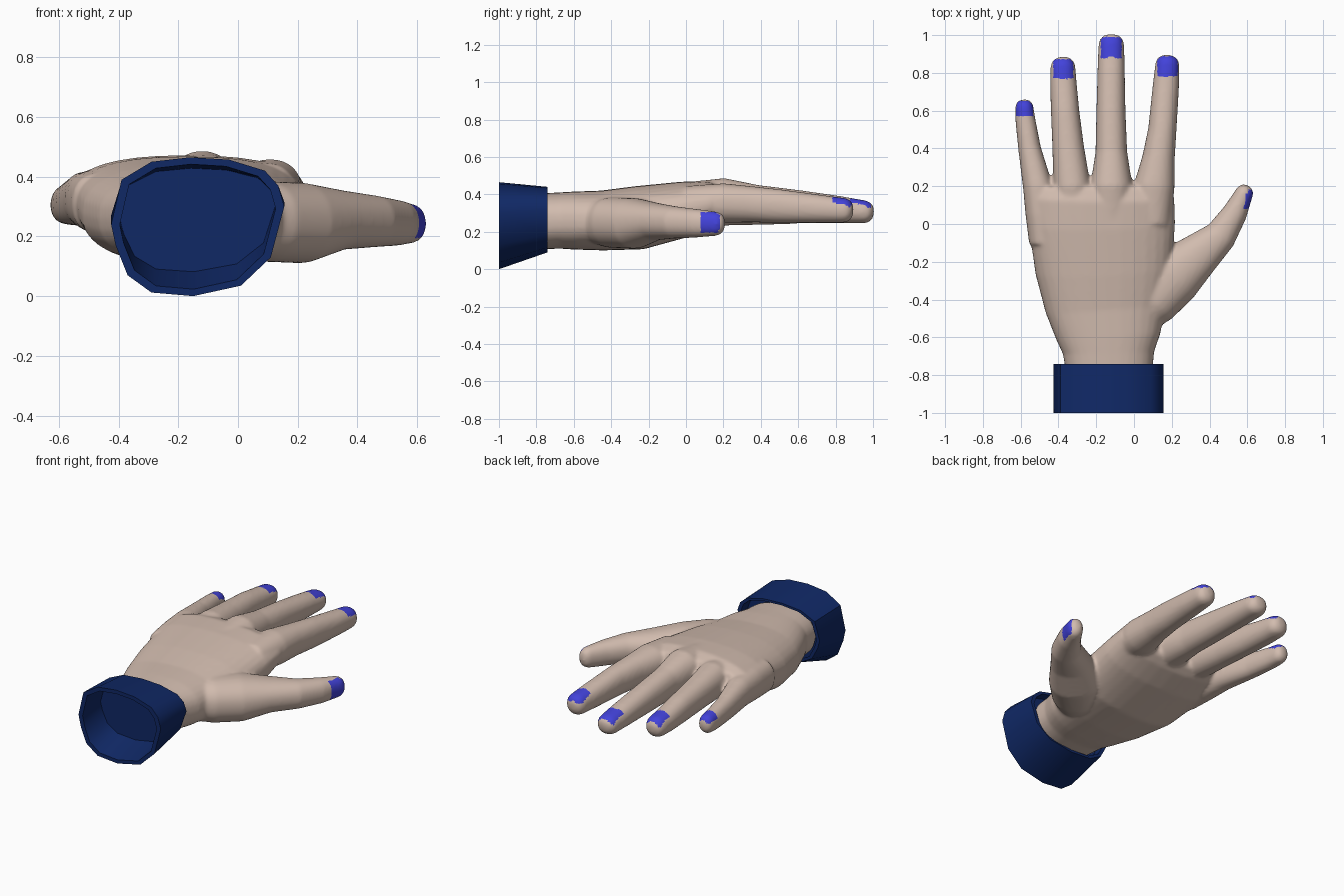
import bpy, bmesh, math
from mathutils import Vector

if "Cube" in bpy.data.objects:
    bpy.data.objects.remove(bpy.data.objects["Cube"])


def material(name, rgb):
    m = bpy.data.materials.new(name)
    m.diffuse_color = (*rgb, 1)
    m.use_nodes = True
    m.node_tree.nodes["Principled BSDF"].inputs["Base Color"].default_value = m.diffuse_color
    return m


SKIN = material("skin", (0.64, 0.50, 0.425))
NAIL = material("nail_blue", (0.055, 0.055, 0.70))
NAVY = material("cuff_navy", (0.005, 0.021, 0.13))


def power(v, e):
    return math.copysign(abs(v) ** e, v)


def loft(bm, sections, tip, square=2.2, sides=32):
    """Tube through (x, y, z, half width, half height) with a domed tip."""
    pts = [Vector(s[:3]) for s in sections]
    rings = []
    for i, s in enumerate(sections):
        t = (pts[min(i + 1, len(pts) - 1)] - pts[max(i - 1, 0)]).normalized()
        rings.append((pts[i], t, s[3], s[4]))
    p, t, w, h = rings[-1]
    for k in range(1, 7):
        a = k / 6 * math.radians(84)
        c = math.cos(a) ** 0.75
        rings.append((p + t * tip * math.sin(a), t, w * c, h * c))
    loops = []
    for p, t, w, h in rings:
        side = t.cross(Vector((0, 0, 1))).normalized()
        up = side.cross(t)
        loop = []
        for k in range(sides):
            a = 2 * math.pi * k / sides
            loop.append(bm.verts.new(p + side * w * power(math.cos(a), 2 / square)
                                     + up * h * power(math.sin(a), 2 / square)))
        loops.append(loop)
    for a, b in zip(loops, loops[1:]):
        for k in range(sides):
            n = (k + 1) % sides
            bm.faces.new((a[k], a[n], b[n], b[k]))
    bm.faces.new(loops[0])
    bm.faces.new(loops[-1])


bm = bmesh.new()
# palm and wrist
loft(bm, [(-.13, -.79, .255, .228, .15), (-.135, -.68, .26, .242, .15),
          (-.135, -.6, .26, .275, .155), (-.15, -.45, .26, .318, .16),
          (-.16, -.25, .275, .362, .17), (-.17, 0, .322, .388, .148),
          (-.168, .14, .352, .382, .122), (-.168, .19, .355, .36, .095)], .02, 2.4)
# index finger
loft(bm, [(.09, 0, .355, .10, .09), (.107, .2, .353, .108, .106),
          (.13, .35, .347, .086, .096), (.15, .5, .337, .075, .09),
          (.168, .72, .322, .070, .075), (.176, .84, .315, .064, .066)], .055)
# middle finger
loft(bm, [(-.12, 0, .365, .10, .10), (-.12, .2, .367, .112, .12),
          (-.12, .38, .35, .084, .10), (-.122, .6, .335, .077, .088),
          (-.121, .82, .318, .072, .073), (-.12, .945, .307, .068, .062)], .06)
# ring finger
loft(bm, [(-.31, 0, .355, .09, .09), (-.328, .2, .357, .098, .108),
          (-.348, .4, .345, .084, .094), (-.365, .6, .333, .075, .085),
          (-.374, .75, .32, .070, .072), (-.376, .825, .316, .066, .065)], .06)
# little finger
loft(bm, [(-.475, -.1, .31, .08, .10), (-.49, .06, .32, .085, .10),
          (-.51, .2, .325, .078, .092), (-.553, .4, .312, .060, .075),
          (-.575, .55, .306, .053, .065), (-.58, .61, .305, .049, .060)], .05)
# thumb
loft(bm, [(.0, -.5, .25, .11, .11), (.09, -.40, .25, .15, .135),
          (.21, -.275, .245, .155, .135), (.34, -.165, .255, .118, .10),
          (.46, -.06, .25, .086, .086), (.535, .06, .245, .066, .076),
          (.577, .15, .243, .050, .066)], .06)
bmesh.ops.recalc_face_normals(bm, faces=bm.faces)
mesh = bpy.data.meshes.new("hand")
bm.to_mesh(mesh)
bm.free()
hand = bpy.data.objects.new("hand", mesh)
bpy.context.collection.objects.link(hand)
bpy.context.view_layer.objects.active = hand
hand.select_set(True)

# fuse the parts into one skin and soften the joins
remesh = hand.modifiers.new("fuse", 'REMESH')
remesh.mode = 'VOXEL'
remesh.voxel_size = 0.0105
smooth = hand.modifiers.new("soften", 'SMOOTH')
smooth.factor = 0.5
smooth.iterations = 8
for name in ("fuse", "soften"):
    bpy.ops.object.modifier_apply(modifier=name)

# painted nails: x centre, half width, y start, y end
mesh = hand.data
mesh.materials.clear()
mesh.materials.append(SKIN)
mesh.materials.append(NAIL)
nails = [(.177, .054, .78, .888), (-.12, .055, .882, .99),
         (-.374, .053, .768, .872), (-.58, .045, .572, .652)]
thumb_out = Vector((.87, -.45, .22)).normalized()
for f in mesh.polygons:
    c, n = f.center, f.normal
    on_finger = n.z > .25 and any(abs(c.x - x) < w and a < c.y < b for x, w, a, b in nails)
    on_thumb = c.x > .5 and .08 < c.y < .18 and .195 < c.z < .305 and n.dot(thumb_out) > .45
    f.material_index = 1 if on_finger or on_thumb else 0
bpy.ops.object.shade_smooth()

# sleeve cuff: slanted hollow band, closed inside behind the wrist
outline = [(-.29, .012), (-.15, .0), (.01, .035), (.11, .13), (.155, .30),
           (.135, .37), (.09, .42), (-.03, .457), (-.16, .465), (-.29, .45),
           (-.39, .39), (-.425, .24), (-.41, .17), (-.37, .07)]
bm = bmesh.new()


def cuff_ring(y, scale):
    f = (y + 1) / .26
    low, high = .09 * f, .465 - .025 * f
    mid = (low + high) / 2
    return [bm.verts.new((-.135 + (x + .135) * scale, y,
                          mid + (low + z / .465 * (high - low) - mid) * scale))
            for x, z in outline]


rings = [cuff_ring(-.80, .90), cuff_ring(-.74, .92), cuff_ring(-.74, 1),
         cuff_ring(-1, 1), cuff_ring(-1, .90), cuff_ring(-.82, .90)]
for a, b in zip(rings, rings[1:]):
    for k in range(len(a)):
        n = (k + 1) % len(a)
        bm.faces.new((a[k], a[n], b[n], b[k]))
bm.faces.new(rings[0])
bm.faces.new(rings[-1])
bmesh.ops.recalc_face_normals(bm, faces=bm.faces)
mesh = bpy.data.meshes.new("cuff")
bm.to_mesh(mesh)
bm.free()
mesh.materials.append(NAVY)
cuff = bpy.data.objects.new("cuff", mesh)
bpy.context.collection.objects.link(cuff)
hand.select_set(False)
cuff.select_set(True)
bpy.context.view_layer.objects.active = cuff
bpy.ops.object.shade_smooth_by_angle(angle=math.radians(35))
